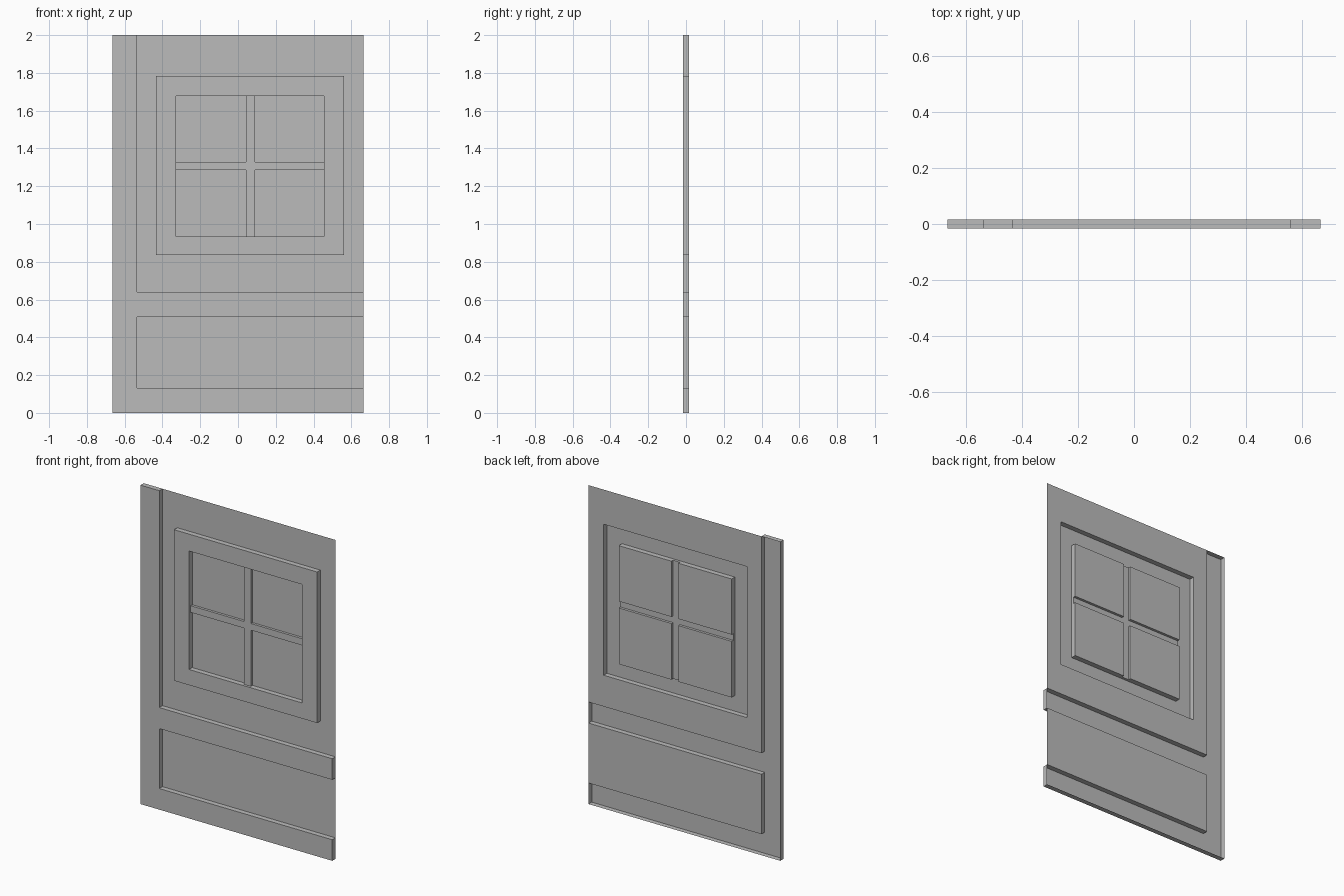
import bpy, bmesh

cube = bpy.data.objects.get("Cube")
if cube:
    bpy.data.objects.remove(cube)

# One plain grey for the whole door
grey = bpy.data.materials.new("plain_grey")
grey.use_nodes = True
colour = (0.5, 0.5, 0.5, 1)
grey.diffuse_color = colour
grey.node_tree.nodes["Principled BSDF"].inputs["Base Color"].default_value = colour

# Depth levels of the pressed sheet: front, half way, back
FRONT, MIDDLE, BACK = -0.016, 0.0, 0.016

# Outer size and main lines
LEFT, RIGHT, TOP = -0.665, 0.665, 2.0
STILE = -0.535
WIN = (-0.328, 0.934, 0.455, 1.677)

# Part name, depth, rectangles (x0, z0, x1, z1); later parts override earlier ones
PARTS = [
    ("stile_and_rails", FRONT, [(LEFT, 0, RIGHT, TOP)]),
    ("upper_panel", BACK, [(STILE, 0.64, RIGHT, TOP)]),
    ("lower_panel", BACK, [(STILE, 0.132, RIGHT, 0.508)]),
    ("window_frame", FRONT, [(-0.433, 0.836, 0.56, 1.783)]),
    ("window_panes", BACK, [WIN]),
    ("window_bars", MIDDLE, [(0.042, WIN[1], 0.09, WIN[3]),
                             (WIN[0], 1.286, WIN[2], 1.328)]),
]

# Shared grid lines taken from every rectangle
rects = [r for part in PARTS for r in part[2]]
xs = sorted({x for r in rects for x in (r[0], r[2])})
zs = sorted({z for r in rects for z in (r[1], r[3])})


def owner(i, k):
    """Index of the part filling a grid cell, or None outside the door."""
    if not (0 <= i < len(xs) - 1 and 0 <= k < len(zs) - 1):
        return None
    x, z = (xs[i] + xs[i + 1]) / 2, (zs[k] + zs[k + 1]) / 2
    return max(n for n, part in enumerate(PARTS)
               if any(r[0] < x < r[2] and r[1] < z < r[3] for r in part[2]))


def depth(i, k):
    n = owner(i, k)
    return BACK if n is None else PARTS[n][1]


def build_part(n):
    """Face of one part plus the step walls down to its lower neighbours."""
    name, y, _ = PARTS[n]
    bm = bmesh.new()

    def quad(points):
        bm.faces.new([bm.verts.new(p) for p in points])

    for i in range(len(xs) - 1):
        for k in range(len(zs) - 1):
            if owner(i, k) != n:
                continue
            ring = [(xs[i], zs[k]), (xs[i + 1], zs[k]),
                    (xs[i + 1], zs[k + 1]), (xs[i], zs[k + 1])]
            quad([(x, y, z) for x, z in ring])
            sides = [(i, k - 1), (i + 1, k), (i, k + 1), (i - 1, k)]
            for s, cell in enumerate(sides):
                low = depth(*cell)
                if low > y:
                    (ax, az), (bx, bz) = ring[s], ring[(s + 1) % 4]
                    quad([(bx, y, bz), (ax, y, az), (ax, low, az), (bx, low, bz)])

    # Merge the cells into large flat faces
    bmesh.ops.remove_doubles(bm, verts=bm.verts, dist=0.0001)
    bmesh.ops.dissolve_limit(bm, angle_limit=0.02, verts=bm.verts, edges=bm.edges)
    mesh = bpy.data.meshes.new(name)
    bm.to_mesh(mesh)
    bm.free()
    mesh.materials.append(grey)
    bpy.context.collection.objects.link(bpy.data.objects.new(name, mesh))


for n in range(len(PARTS)):
    build_part(n)
